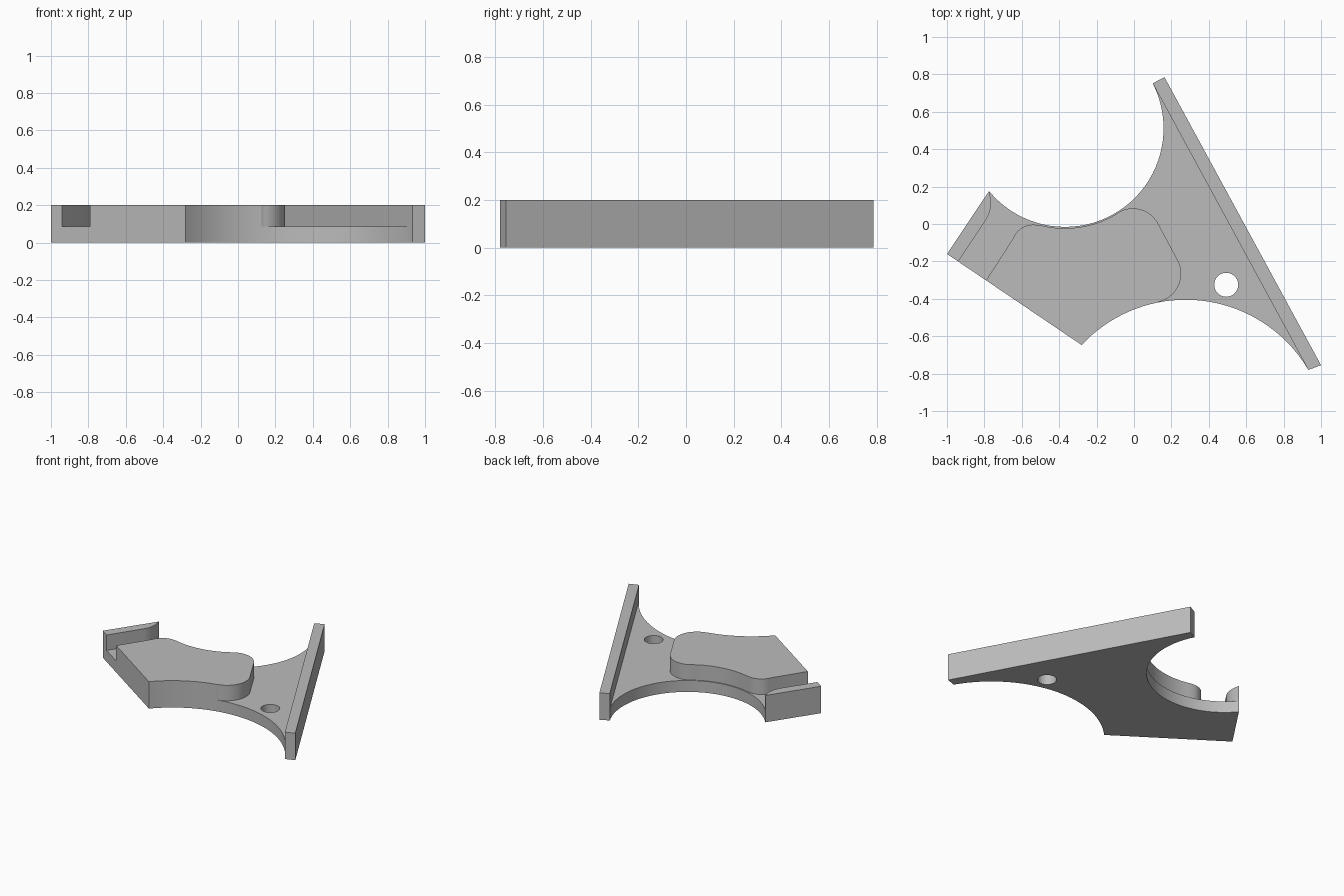
import bpy, bmesh, math
from mathutils import Vector

if "Cube" in bpy.data.objects:
    bpy.data.objects.remove(bpy.data.objects["Cube"])


def arc(a, b, c, n=16):
    """Points on the circular arc from a to c passing through b."""
    (ax, ay), (bx, by), (cx, cy) = a, b, c
    d = 2 * (ax * (by - cy) + bx * (cy - ay) + cx * (ay - by))
    sa, sb, sc = ax * ax + ay * ay, bx * bx + by * by, cx * cx + cy * cy
    ux = (sa * (by - cy) + sb * (cy - ay) + sc * (ay - by)) / d
    uy = (sa * (cx - bx) + sb * (ax - cx) + sc * (bx - ax)) / d
    r = math.hypot(ax - ux, ay - uy)
    t0, tb, t1 = [math.atan2(y - uy, x - ux) for x, y in (a, b, c)]
    full = 2 * math.pi
    sweep = (t1 - t0) % full
    if (tb - t0) % full > sweep:
        sweep -= full
    return [(ux + r * math.cos(t0 + sweep * i / n),
             uy + r * math.sin(t0 + sweep * i / n)) for i in range(n + 1)]


def prism(name, pts, z0, z1):
    """Extrude a flat outline between two heights."""
    bm = bmesh.new()
    face = bm.faces.new([bm.verts.new((x, y, z0)) for x, y in pts])
    out = bmesh.ops.extrude_face_region(bm, geom=[face])
    top = [v for v in out["geom"] if isinstance(v, bmesh.types.BMVert)]
    bmesh.ops.translate(bm, verts=top, vec=Vector((0, 0, z1 - z0)))
    bmesh.ops.recalc_face_normals(bm, faces=bm.faces)
    mesh = bpy.data.meshes.new(name)
    bm.to_mesh(mesh)
    bm.free()
    obj = bpy.data.objects.new(name, mesh)
    bpy.context.collection.objects.link(obj)
    return obj


def cut(body, cutter):
    """Subtract the cutter and remove it."""
    mod = body.modifiers.new("cut", 'BOOLEAN')
    mod.operation, mod.solver, mod.object = 'DIFFERENCE', 'EXACT', cutter
    bpy.context.view_layer.objects.active = body
    bpy.ops.object.modifier_apply(modifier=mod.name)
    bpy.data.objects.remove(cutter)


HEIGHT, FLOOR = 0.2, 0.085

# Full-height blank: end wall, large rear scoop, long bar, front scoop
blank = [(-1.0, -0.16)]
blank += arc((-0.775, 0.176), (0.0, 0.135), (0.10, 0.752), 40)
blank += [(0.163, 0.785), (1.0, -0.755)]
blank += arc((0.932, -0.78), (0.277, -0.405), (-0.28, -0.647), 36)
body = prism("bracket_body", blank, 0.0, HEIGHT)

# Recess around the raised pad, leaving the end wall and the bar standing
recess = [(-0.98, -0.26), (-0.94, -0.2)]
recess += arc((-0.79, 0.025), (-0.767, 0.085), (-0.77, 0.155), 8)
recess += [(-0.78, 0.22), (-0.4, 0.8), (0.073, 0.802), (0.959, -0.83), (0.09, -0.83)]
recess += [(0.09, -0.45)]
recess += arc((0.13, -0.417), (0.242, -0.32), (0.24, -0.205), 14)
recess += arc((0.13, 0.0), (0.01, 0.083), (-0.10, 0.051), 14)
recess += arc((-0.13, 0.034), (-0.33, -0.0215), (-0.50, -0.007), 14)
recess += arc((-0.53, -0.004), (-0.595, -0.018), (-0.645, -0.075), 10)
recess += [(-0.79, -0.3), (-0.83, -0.36)]
cut(body, prism("recess_cutter", recess, FLOOR, 0.3))

# Round through hole
hole = [(0.493 + 0.064 * math.cos(math.tau * i / 40),
         -0.325 + 0.064 * math.sin(math.tau * i / 40)) for i in range(40)]
cut(body, prism("hole_cutter", hole, -0.1, 0.3))

# Plain grey finish
grey = bpy.data.materials.new("plain_grey")
grey.diffuse_color = (0.5, 0.5, 0.5, 1)
grey.use_nodes = True
grey.node_tree.nodes["Principled BSDF"].inputs["Base Color"].default_value = grey.diffuse_color
body.data.materials.clear()
body.data.materials.append(grey)
for p in body.data.polygons:
    p.material_index = 0

bpy.ops.object.select_all(action='DESELECT')
body.select_set(True)
bpy.context.view_layer.objects.active = body
bpy.ops.object.shade_smooth_by_angle(angle=math.radians(25))
